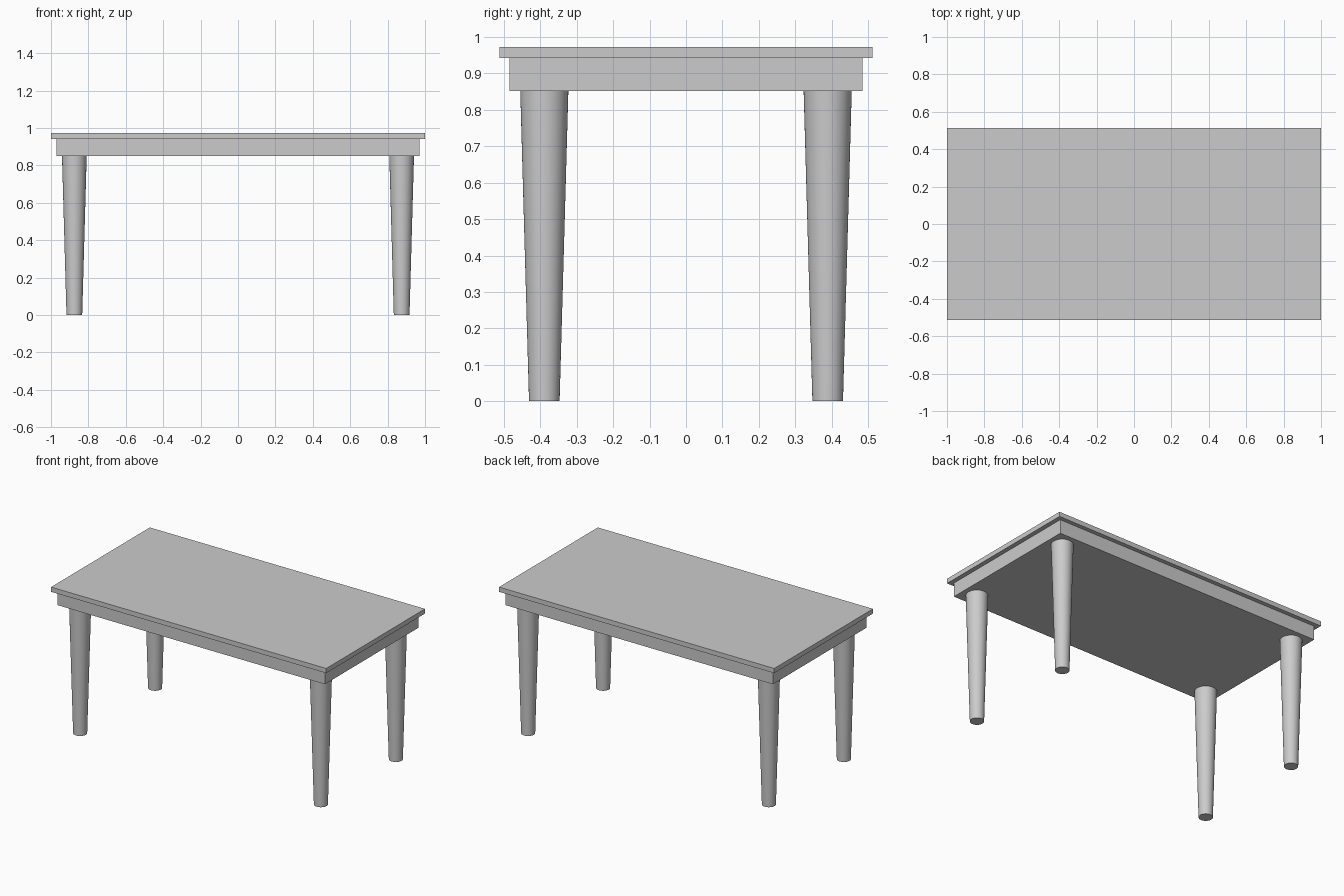
import bpy
import math

if "Cube" in bpy.data.objects:
    bpy.data.objects.remove(bpy.data.objects["Cube"])


def box(name, sx, sy, z0, z1):
    bpy.ops.mesh.primitive_cube_add(size=1, location=(0, 0, (z0 + z1) / 2))
    ob = bpy.context.object
    ob.name = name
    ob.scale = (sx, sy, z1 - z0)
    bpy.ops.object.transform_apply(location=False, rotation=False, scale=True)
    return ob


def leg(name, x, y, height, r_foot, r_top):
    bpy.ops.mesh.primitive_cone_add(vertices=48, radius1=r_foot, radius2=r_top,
                                    depth=height, location=(x, y, height / 2))
    ob = bpy.context.object
    ob.name = name
    bpy.ops.object.shade_smooth_by_angle(angle=math.radians(30))
    return ob


APRON_Z, TOP_Z, HEIGHT = 0.851, 0.942, 0.973

# Table top and the solid apron block beneath it
box("table_top", 2.0, 1.025, TOP_Z, HEIGHT)
box("apron", 1.942, 0.97, APRON_Z, TOP_Z)

# Four round legs tapering towards the floor
for y_name, sy in (("front", -1), ("back", 1)):
    for x_name, sx in (("left", -1), ("right", 1)):
        leg(f"{y_name}_{x_name}_leg", sx * 0.875, sy * 0.389, APRON_Z, 0.042, 0.066)
